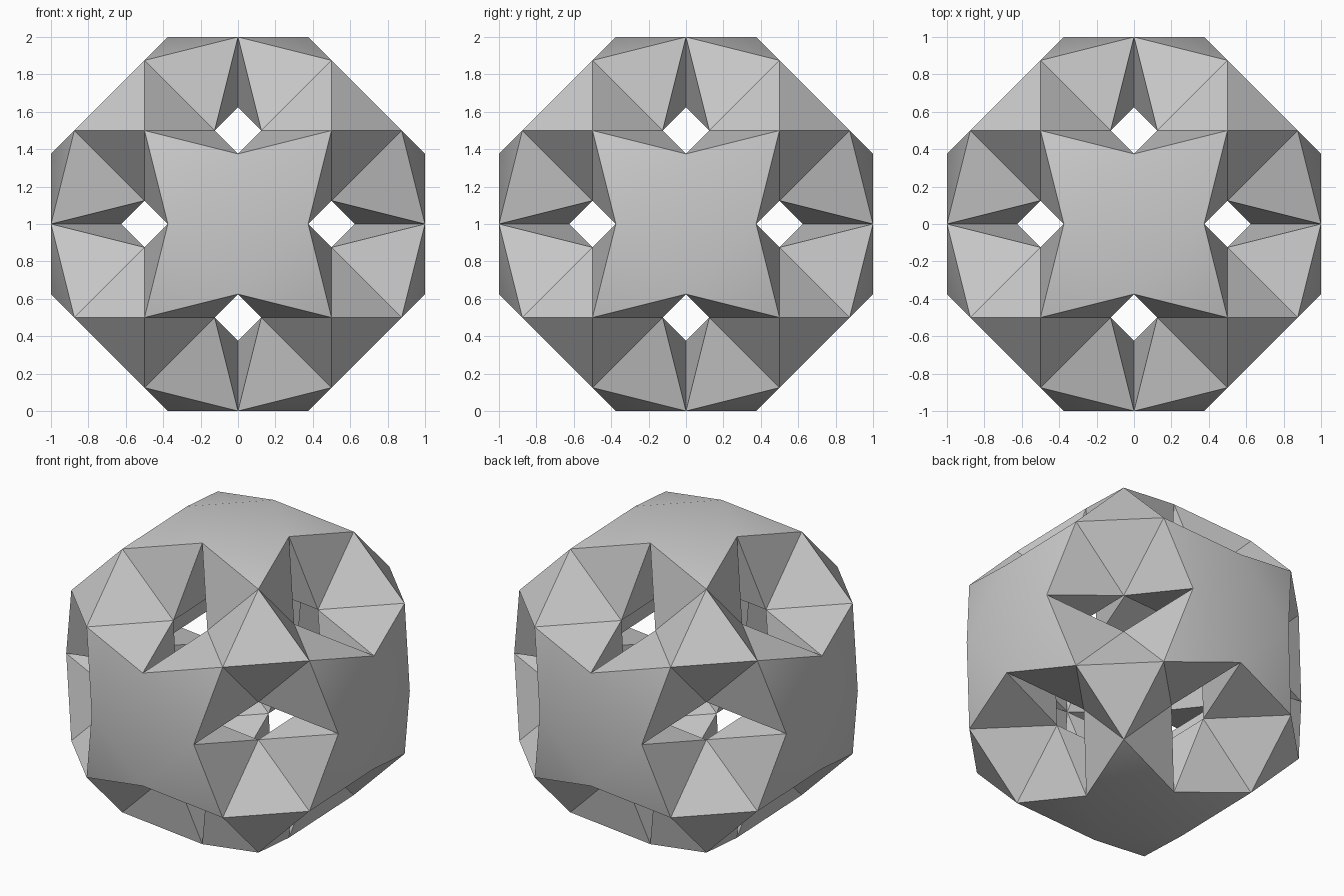
import bpy, bmesh
from itertools import permutations, product
from mathutils import Vector

if "Cube" in bpy.data.objects:
    bpy.data.objects.remove(bpy.data.objects["Cube"])

# Vertex kinds of one octant, in eighths of a unit
RIM_X, RIM_Y = (3, 0, 8), (0, 3, 8)                 # corners of the square cap
TIP_Z, TIP_X, TIP_Y = (4, 4, 7), (7, 4, 4), (4, 7, 4)  # outer corner triangle
IN_XY, IN_XZ, IN_YZ = (4, 4, 1), (4, 1, 4), (1, 4, 4)  # inner corner triangle
APEX = (0, 0, 5)                                    # inner point behind a cap

BASE_FACES = [
    [RIM_X, RIM_Y, (-3, 0, 8), (0, -3, 8)],  # square cap
    [RIM_X, RIM_Y, TIP_Z],                   # cap points
    [TIP_X, TIP_Y, TIP_Z],                   # corner triangle
    [TIP_X, TIP_Z, IN_XZ],                   # corner flanks
    [TIP_Z, RIM_X, IN_XZ],                   # flanks beside the openings
    [RIM_X, IN_XZ, APEX],                    # tunnel walls
    [APEX, IN_XZ, IN_YZ],                    # cavity walls
    [IN_XY, IN_XZ, IN_YZ],                   # inner corner triangle
]

bm = bmesh.new()
verts, done = {}, set()


def vert(p):
    if p not in verts:
        verts[p] = bm.verts.new(Vector(p) / 8 + Vector((0, 0, 1)))
    return verts[p]


# Repeat each face over all cube symmetries
for face in BASE_FACES:
    for order in permutations(range(3)):
        for sign in product((1, -1), repeat=3):
            pts = [tuple(p[order[i]] * sign[i] for i in range(3)) for p in face]
            key = frozenset(pts)
            if key not in done:
                done.add(key)
                bm.faces.new([vert(p) for p in pts])

bmesh.ops.recalc_face_normals(bm, faces=bm.faces)
mesh = bpy.data.meshes.new("pierced_polyhedron")
bm.to_mesh(mesh)
bm.free()

grey = bpy.data.materials.new("light grey")
grey.diffuse_color = (0.6, 0.6, 0.6, 1)
grey.use_nodes = True
grey.node_tree.nodes["Principled BSDF"].inputs["Base Color"].default_value = grey.diffuse_color
mesh.materials.append(grey)

body = bpy.data.objects.new("pierced_polyhedron", mesh)
bpy.context.collection.objects.link(body)

# Soften only the shallow folds of the caps
bpy.context.view_layer.objects.active = body
body.select_set(True)
bpy.ops.object.shade_smooth_by_angle(angle=0.5236)
